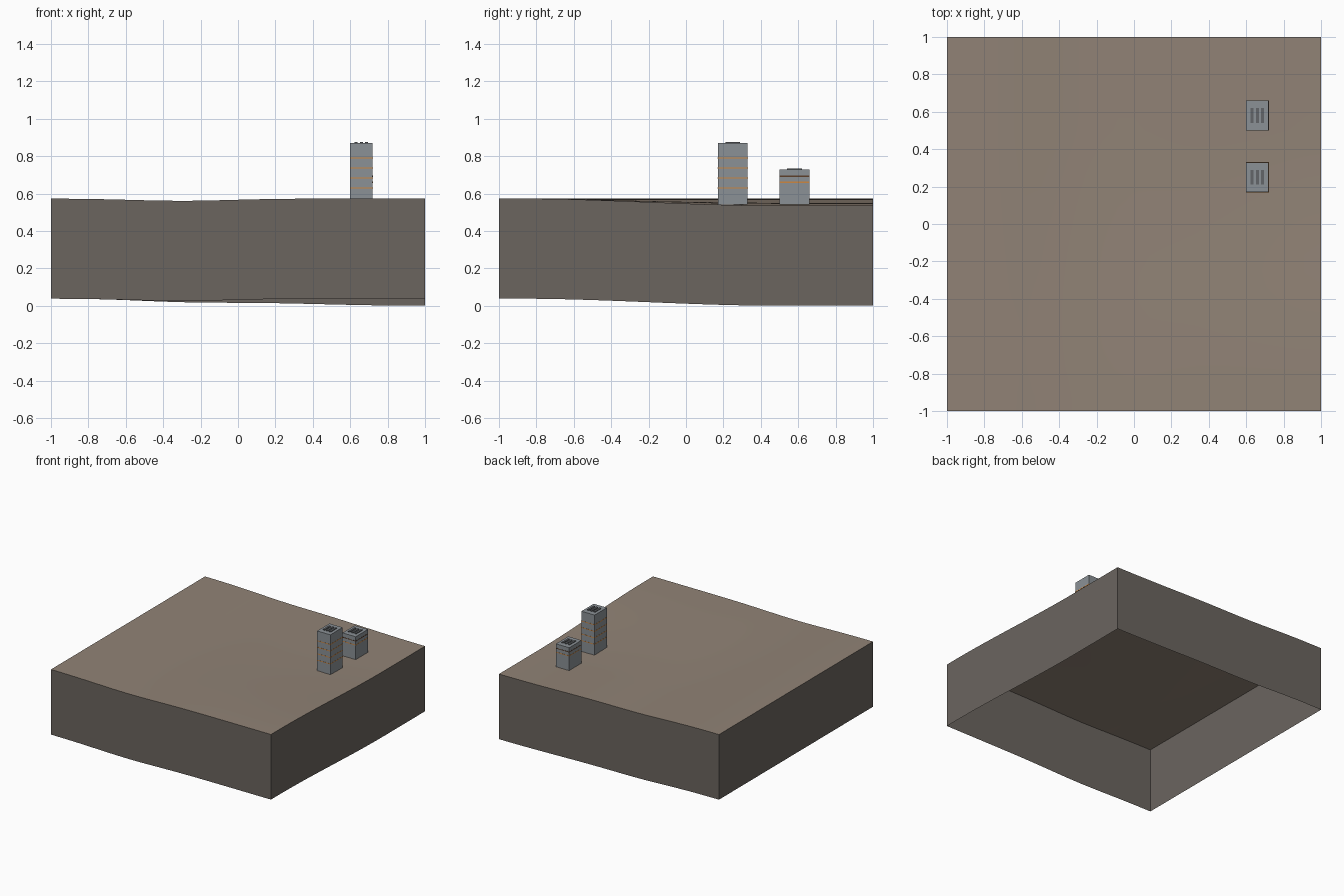
import bpy, bmesh, math

cube = bpy.data.objects.get("Cube")
if cube:
    bpy.data.objects.remove(cube)


def material(name, rgb):
    linear = [(c / 255 / 12.92) if c < 11 else ((c / 255 + 0.055) / 1.055) ** 2.4 for c in rgb]
    m = bpy.data.materials.new(name)
    m.use_nodes = True
    m.diffuse_color = (*linear, 1)
    m.node_tree.nodes["Principled BSDF"].inputs["Base Color"].default_value = (*linear, 1)
    return m


EARTH = material("earth tan", (145, 131, 118))
ROCK = material("rock grey", (107, 101, 95))
CONCRETE = material("concrete grey", (139, 145, 150))
ORANGE = material("orange trim", (205, 135, 65))
VENT = material("vent grey", (98, 101, 104))
DARK = material("dark seam", (92, 62, 42))


def smoothstep(a, b, v):
    t = min(1, max(0, (v - a) / (b - a)))
    return t * t * (3 - 2 * t)


def ground_height(x, y):
    slope = 0.038 * smoothstep(-0.8, 1, x) * smoothstep(-0.9, 0.5, y)
    hollow = 0.012 * math.exp(-((x + 0.3) / 0.38) ** 2)
    return 0.573 - slope - hollow


def finish(bm, name, mats):
    mesh = bpy.data.meshes.new(name)
    bm.to_mesh(mesh)
    bm.free()
    for m in mats:
        mesh.materials.append(m)
    ob = bpy.data.objects.new(name, mesh)
    bpy.context.collection.objects.link(ob)
    return ob


# Gently rolling ground with an open-bottomed skirt
bm = bmesh.new()
bmesh.ops.create_grid(bm, x_segments=24, y_segments=24, size=1)
for v in bm.verts:
    v.co.z = ground_height(v.co.x, v.co.y)
for f in bm.faces:
    f.smooth = True
rim = [e for e in bm.edges if e.is_boundary]
skirt = bmesh.ops.extrude_edge_only(bm, edges=rim)["geom"]
for item in skirt:
    if isinstance(item, bmesh.types.BMVert):
        item.co.z -= 0.535
    elif isinstance(item, bmesh.types.BMFace):
        item.material_index = 1
bmesh.ops.recalc_face_normals(bm, faces=bm.faces)
for e in rim:
    e.smooth = False
for f in bm.faces:
    if f.material_index == 1:
        f.smooth = False
finish(bm, "ground_block", [EARTH, ROCK])


def box(name, x, y, low, high, width, depth, mat):
    bm = bmesh.new()
    bmesh.ops.create_cube(bm, size=1)
    for v in bm.verts:
        v.co.x = x + v.co.x * width
        v.co.y = y + v.co.y * depth
        v.co.z = low + (v.co.z + 0.5) * (high - low)
    return finish(bm, name, [mat])


def tower(name, y, top, bands, seams):
    x, width, depth = 0.66, 0.12, 0.16
    box(name + "_body", x, y, 0.54, top, width, depth, CONCRETE)
    # Thin trim around the walls
    for mat, label, heights in ((ORANGE, "band", bands), (DARK, "seam", seams)):
        for z in heights:
            box(name + "_" + label, x, y, z - 0.003, z + 0.003,
                width + 0.002, depth + 0.002, mat)
    # Rooftop vents
    for i in (-1, 0, 1):
        box(name + "_roof_vent", x + i * 0.028, y, top, top + 0.006, 0.016, 0.08, VENT)


tower("tall_tower", 0.25, 0.87, (0.63, 0.683, 0.736, 0.79), ())
tower("short_tower", 0.58, 0.728, (0.66,), (0.692,))
